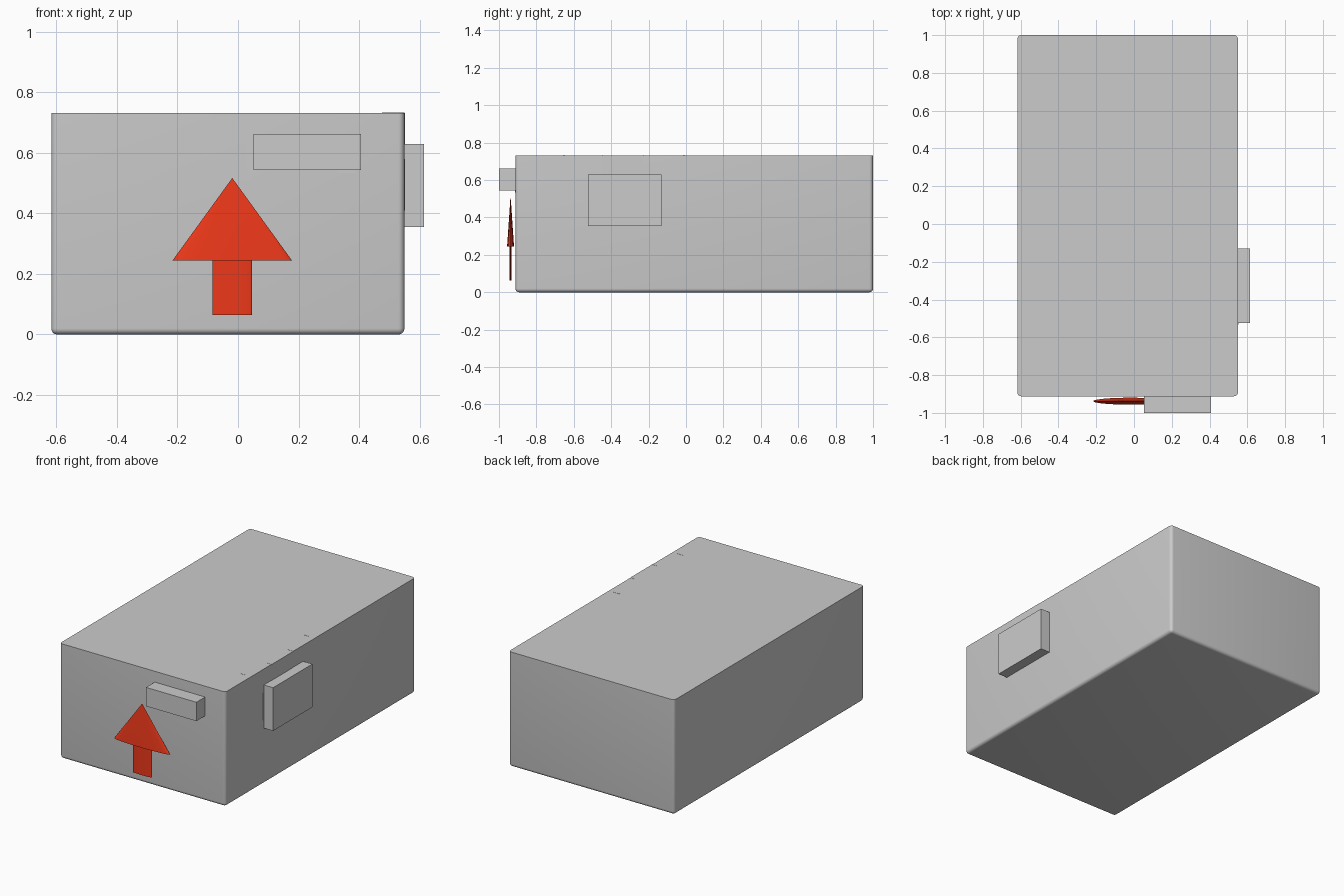
import bpy, bmesh, math
from mathutils import Vector

if "Cube" in bpy.data.objects:
    bpy.data.objects.remove(bpy.data.objects["Cube"])

red = bpy.data.materials.new("red")
red.diffuse_color = (0.85, 0.04, 0.01, 1)
red.use_nodes = True
red.node_tree.nodes["Principled BSDF"].inputs["Base Color"].default_value = red.diffuse_color


def box(name, lo, hi, bevel=0.0, keep=None):
    """Box between two corners; edges accepted by keep() are rounded."""
    mesh = bpy.data.meshes.new(name)
    bm = bmesh.new()
    bmesh.ops.create_cube(bm, size=1)
    lo, hi = Vector(lo), Vector(hi)
    for v in bm.verts:
        v.co = (lo + hi) / 2 + v.co * (hi - lo)
    if bevel:
        edges = [e for e in bm.edges if keep(e)]
        bmesh.ops.bevel(bm, geom=edges, offset=bevel, segments=5,
                        profile=0.5, affect='EDGES')
    bm.to_mesh(mesh)
    bm.free()
    ob = bpy.data.objects.new(name, mesh)
    bpy.context.collection.objects.link(ob)
    return ob


def smooth(ob, angle=30):
    bpy.ops.object.select_all(action='DESELECT')
    ob.select_set(True)
    bpy.context.view_layer.objects.active = ob
    bpy.ops.object.shade_smooth_by_angle(angle=math.radians(angle))


def flat_round(name, bottom_r, top_r, z0, z1, half_depth):
    """Cone or cylinder squashed front to back, in red."""
    bpy.ops.mesh.primitive_cone_add(vertices=32, radius1=bottom_r, radius2=top_r,
                                    depth=z1 - z0, location=(-0.019, -0.938, (z0 + z1) / 2))
    ob = bpy.context.object
    ob.name = name
    ob.scale.y = half_depth / bottom_r
    bpy.ops.object.transform_apply(location=False, rotation=False, scale=True)
    ob.data.materials.append(red)
    smooth(ob)


# Main case: rounded everywhere except around the top
TOP = 0.732
case = box("case", (-0.617, -0.912, 0), (0.55, 1.0, TOP), 0.02,
           lambda e: min(v.co.z for v in e.verts) < TOP - 0.01)
smooth(case)

# Front block with its thin backing plate and small foot
box("front_block", (0.052, -1.0, 0.543), (0.407, -0.90, 0.663))
box("front_plate", (0.031, -0.914, 0.535), (0.06, -0.90, 0.653))
box("front_foot", (0.327, -0.914, 0.533), (0.387, -0.90, 0.548))

# Side block with its backing plate and strap up to the top
box("side_block", (0.54, -0.525, 0.355), (0.615, -0.13, 0.63))
box("side_plate", (0.54, -0.533, 0.41), (0.552, -0.51, 0.58))
box("side_strap", (0.54, -0.45, 0.62), (0.5515, -0.235, TOP))

# Thin ribs showing on the top
for i, (y, x0, x1) in enumerate([(-0.01, 0.475, 0.515), (-0.228, 0.513, 0.55),
                                 (-0.447, 0.513, 0.55), (-0.652, 0.475, 0.515)]):
    box(f"top_rib_{i + 1}", (x0, y - 0.0025, 0.70), (x1, y + 0.0025, TOP + 0.001))

# Red arrow standing in front
flat_round("arrow_head", 0.197, 0, 0.245, 0.517, 0.0185)
flat_round("arrow_stem", 0.065, 0.065, 0.064, 0.25, 0.006)
